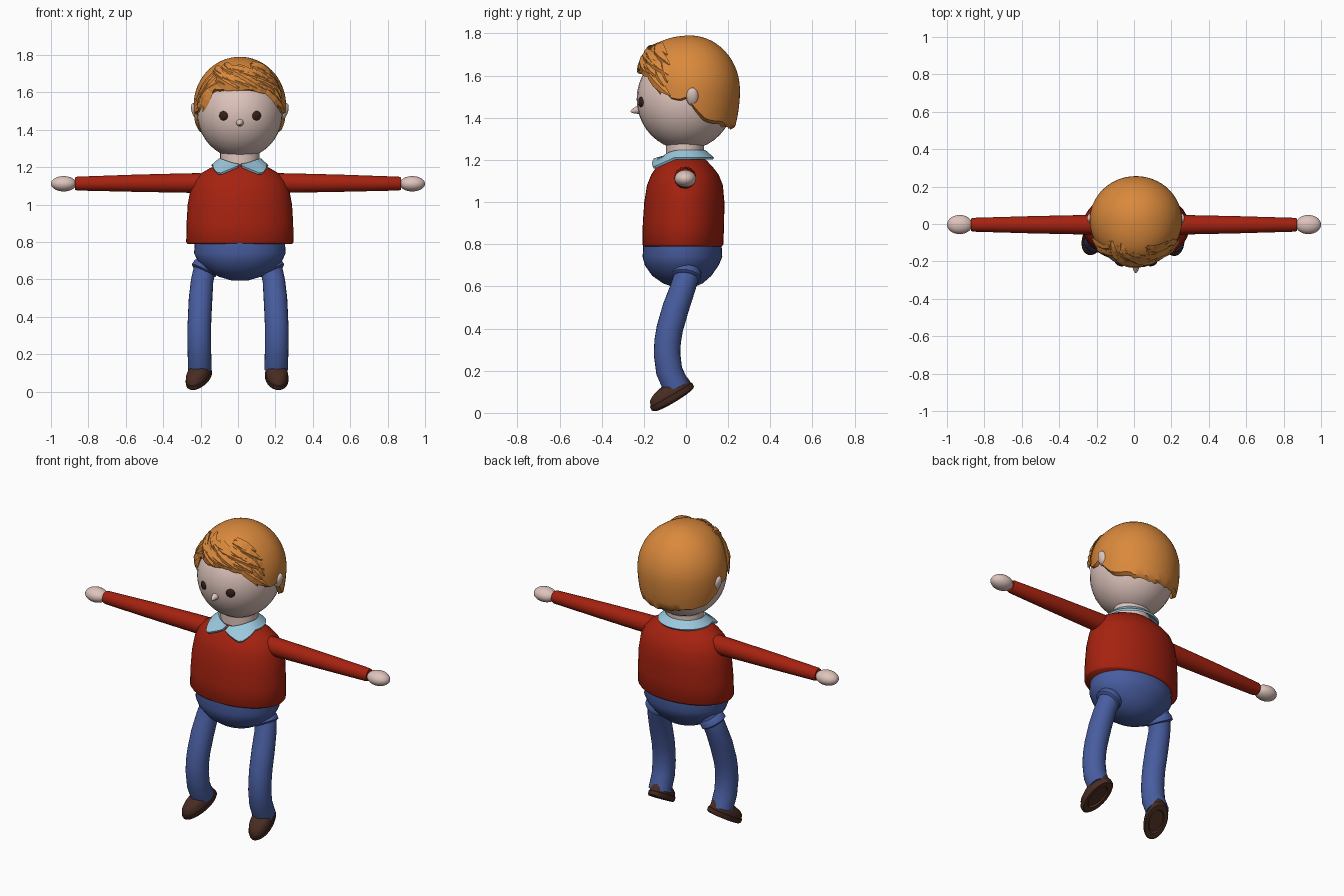
import bpy, bmesh, math, random
from math import sin, cos, pi, sqrt
from mathutils import Vector, Matrix

if "Cube" in bpy.data.objects:
    bpy.data.objects.remove(bpy.data.objects["Cube"])
random.seed(4)


def material(name, rgb):
    m = bpy.data.materials.new(name)
    m.use_nodes = True
    m.diffuse_color = (*rgb, 1)
    m.node_tree.nodes["Principled BSDF"].inputs["Base Color"].default_value = (*rgb, 1)
    return m


SKIN = material("skin", (0.73, 0.55, 0.50))
HAIR = material("ginger hair", (0.70, 0.25, 0.045))
RED = material("red knit", (0.38, 0.016, 0.005))
BLUE = material("blue trousers", (0.065, 0.11, 0.35))
PALE = material("pale blue collar", (0.33, 0.58, 0.73))
BROWN = material("brown leather", (0.065, 0.025, 0.016))
DARK = material("eye brown", (0.035, 0.013, 0.009))


def finish(name, bm, mat, angle=40):
    bmesh.ops.recalc_face_normals(bm, faces=bm.faces)
    me = bpy.data.meshes.new(name)
    bm.to_mesh(me)
    bm.free()
    me.materials.append(mat)
    if angle:
        for p in me.polygons:
            p.use_smooth = True
        me.set_sharp_from_angle(angle=math.radians(angle))
    ob = bpy.data.objects.new(name, me)
    bpy.context.collection.objects.link(ob)
    return ob


def add_loft(bm, rings):
    """Skin a list of equal-length point rings and cap both ends."""
    rows = [[bm.verts.new(p) for p in r] for r in rings]
    n = len(rows[0])
    for a, b in zip(rows, rows[1:]):
        for i in range(n):
            j = (i + 1) % n
            bm.faces.new((a[i], a[j], b[j], b[i]))
    bm.faces.new(rows[0])
    bm.faces.new(rows[-1])


def loft(name, rings, mat, angle=40):
    bm = bmesh.new()
    add_loft(bm, rings)
    return finish(name, bm, mat, angle)


def ellipse(cx, cy, z, rx, ry, n=40):
    return [Vector((cx + rx * cos(2 * pi * i / n), cy + ry * sin(2 * pi * i / n), z))
            for i in range(n)]


def tube_rings(pts, radii, refs, n, squash=1):
    rings = []
    for i, p in enumerate(pts):
        t = (pts[min(i + 1, len(pts) - 1)] - pts[max(i - 1, 0)]).normalized()
        u = t.cross(refs[i]).normalized()
        v = u.cross(t)
        rings.append([p + radii[i] * (cos(2 * pi * k / n) * u + squash * sin(2 * pi * k / n) * v)
                      for k in range(n)])
    return rings


def tube(name, pts, radii, ref, mat, n=24):
    pts = [Vector(p) for p in pts]
    return loft(name, tube_rings(pts, radii, [Vector(ref)] * len(pts), n), mat)


def ball(name, centre, radii, mat, rot=Matrix()):
    bm = bmesh.new()
    bmesh.ops.create_uvsphere(bm, u_segments=32, v_segments=20, radius=1)
    bm.transform(Matrix.Translation(centre) @ rot @ Matrix.Diagonal((*radii, 1)))
    return finish(name, bm, mat, 60)


# Torso, hips and neck: stacked ellipses of (z, x radius, y radius, y centre)
sweater = [(0.79, 0.28, 0.186, -0.015), (0.80, 0.287, 0.192, -0.015), (0.9, 0.285, 0.193, -0.012),
           (1.0, 0.279, 0.19, -0.008), (1.08, 0.264, 0.18, -0.005), (1.13, 0.243, 0.16, -0.005),
           (1.165, 0.21, 0.135, -0.007), (1.195, 0.16, 0.11, -0.01), (1.215, 0.1, 0.085, -0.01)]
loft("sweater", [ellipse(0.01, c, z, rx, ry) for z, rx, ry, c in sweater], RED, 60)
hips = [(0.81, 0.24, 0.185, -0.017), (0.74, 0.245, 0.189, -0.017), (0.70, 0.226, 0.175, -0.02),
        (0.65, 0.18, 0.14, -0.02), (0.615, 0.115, 0.095, -0.015), (0.593, 0.04, 0.04, -0.01)]
loft("trouser_hips", [ellipse(0.01, c, z, rx, ry) for z, rx, ry, c in hips], BLUE, 60)
loft("neck", [ellipse(0.01, -0.005, z, 0.105, 0.09) for z in (1.19, 1.30)], SKIN)

# Shirt collar: a sloped band whose front ends drop into two points
sections = []
for i in range(49):
    a = 0.06 + (2 * pi - 0.12) * i / 48
    f = min(a, 2 * pi - a)
    front = max(0, cos(a))
    drop = 0.045 * max(0, 1 - abs(f - 0.62) / 0.6)
    flare = 0.035 + 0.9 * drop
    top, low = 1.247 - 0.028 * front ** 3, 1.205 - drop

    def at(r, z):
        return Vector((0.01 + (r + 0.012) * sin(a), -0.008 - r * cos(a), z))
    sections.append([at(0.1, top), at(0.106 + flare, low + 0.006),
                     at(0.1 + flare, low - 0.004), at(0.088, top - 0.01)])
loft("shirt_collar", sections, PALE, 35)

# Limbs, built on both sides
for s, side in ((1, "left"), (-1, "right")):
    tube(side + "_sleeve", [(s * x, -0.004, z) for x, z in
                            ((0.2, 1.115), (0.27, 1.115), (0.55, 1.114), (0.86, 1.112), (0.872, 1.112))],
         [0.053, 0.052, 0.046, 0.037, 0.033], (0, 0, 1), RED)
    ball(side + "_hand", (s * 0.932, -0.003, 1.111), (0.068, 0.051, 0.041), SKIN)
    tube(side + "_trouser_leg", [(s * x, y, z) for x, y, z in
                                 ((0.15, 0.015, 0.71), (0.178, 0.004, 0.655), (0.192, -0.016, 0.59),
                                  (0.2, -0.048, 0.5), (0.205, -0.077, 0.4), (0.207, -0.087, 0.34),
                                  (0.207, -0.09, 0.28), (0.206, -0.08, 0.2), (0.204, -0.045, 0.12))],
         [0.06] * 3 + [0.063] * 6, (1, 0, 0), BLUE)
    # Rolled cuff where the leg meets the hips
    axis = Vector((s * 0.46, -0.15, -0.87)).normalized()
    hip = Vector((s * 0.178, 0.002, 0.657))
    tube(side + "_hip_cuff", [hip + axis * d for d in (-0.03, -0.015, 0.012, 0.02)],
         [0.058, 0.07, 0.072, 0.06], (1, 0, 0), BLUE)

    # Shoe: footprint layers of (height, size, shift toward heel), toe tipped down
    layers = [(0.01, 0.58, 0), (0, 0.64, 0), (0, 0.93, 0), (0.008, 1, 0), (0.027, 1, 0),
              (0.029, 0.95, 0), (0.05, 0.92, 0.004), (0.066, 0.8, 0.014), (0.078, 0.58, 0.03)]
    place = (Matrix.Translation((s * 0.206, -0.058, 0.062))
             @ Matrix.Rotation(0.12 if s > 0 else -0.4, 4, "Z")
             @ Matrix.Rotation(math.radians(30), 4, "X"))
    loft(side + "_shoe", [[place @ p for p in ellipse(0, c, h, 0.062 * k, 0.116 * k)]
                          for h, k, c in layers], BROWN)

    # Ears and eyes
    ball(side + "_ear", (0.01 + s * 0.238, 0.03, 1.5), (0.02, 0.029, 0.044), SKIN,
         Matrix.Rotation(s * 0.3, 4, "Y"))
    ball(side + "_eye", (0.011 + s * 0.088, -0.212, 1.475), (0.025, 0.012, 0.025), DARK,
         Matrix.Rotation(s * 0.38, 4, "Z"))

# Head and nose
ball("head", (0.01, -0.003, 1.488), (0.228, 0.231, 0.24), SKIN)
tube("nose", [(0.01, -0.215, 1.44), (0.01, -0.25, 1.432), (0.01, -0.262, 1.428)],
     [0.024, 0.012, 0.003], (0, 0, 1), SKIN, 12)


def scalp(a, z, lift=1.0):
    """Hair surface at azimuth a from the front and height z, fuller at the fringe."""
    d = z - 1.53
    base = sqrt(max(0, 1 - (d / (0.26 if d > 0 else 0.4)) ** 2))
    quiff = sqrt(max(0, 1 - max(0, (z - 1.58) / 0.21) ** 3))
    k = (base + (quiff - base) * max(0, cos(a)) ** 2) * lift
    return Vector((0.01 + 0.247 * k * sin(a), 0.02 - 0.236 * k * cos(a), z))


# Hair cap: hairline height against azimuth, high over the face and low at the nape
line = [(0, 1.625), (0.65, 1.615), (0.9, 1.56), (1.15, 1.5), (1.5, 1.49),
        (1.75, 1.42), (2.05, 1.385), (2.5, 1.37), (pi, 1.36)]


def hairline(a):
    a = min(a, 2 * pi - a)
    for (a0, z0), (a1, z1) in zip(line, line[1:]):
        if a <= a1 + 1e-6:
            return z0 + (z1 - z0) * (a - a0) / (a1 - a0)
    return line[-1][1]


N, ROWS = 64, 18
edge = [hairline(2 * pi * i / N) + random.uniform(-0.008, 0.008) for i in range(N)]


def cap_row(t, lift, sink):
    row = []
    for i, low in enumerate(edge):
        d = low - 1.53
        c = cos(t * math.acos(d / (0.26 if d > 0 else 0.4)))
        row.append(scalp(2 * pi * i / N, 1.53 + c * (0.26 if c > 0 else 0.4) - sink, lift))
    return row


steps = [max(0.02, j / ROWS) for j in range(ROWS + 1)]
loft("hair_cap", [cap_row(t, 1, 0) for t in steps]
     + [cap_row(t, 0.91, 0.012) for t in reversed(steps)], HAIR, 50)

# Fringe: flat tapered locks swept across the forehead, with a few toward the right temple
locks = bmesh.new()
for i in range(58):
    if i < 42:
        a0 = random.uniform(-0.95, 0.5)
        a1 = a0 + random.uniform(0.4, 0.75)
        z0 = random.uniform(1.645, 1.755)
        z1 = max(z0 - random.uniform(0.03, 0.09), 1.615 - 0.05 * max(0, a1 - 0.4))
    else:
        s = -1 if i < 52 else 1
        a0, a1 = s * random.uniform(0.5, 0.85), s * random.uniform(0.9, 1.2)
        z0, z1 = random.uniform(1.62, 1.71), random.uniform(1.49, 1.57)
    lift, kick = random.uniform(0.97, 1.02), random.uniform(0, 0.05)
    pts, refs, radii = [], [], []
    for k in range(5):
        t = k / 4
        a = a0 + (a1 - a0) * t
        pts.append(scalp(a, z0 + (z1 - z0) * t, lift + kick * t))
        refs.append(Vector((sin(a), -cos(a), 0.25)))
        radii.append((0.014, 0.025, 0.027, 0.019, 0.002)[k])
    add_loft(locks, tube_rings(pts, radii, refs, 4, 0.45))
finish("hair_fringe", locks, HAIR, 0)
